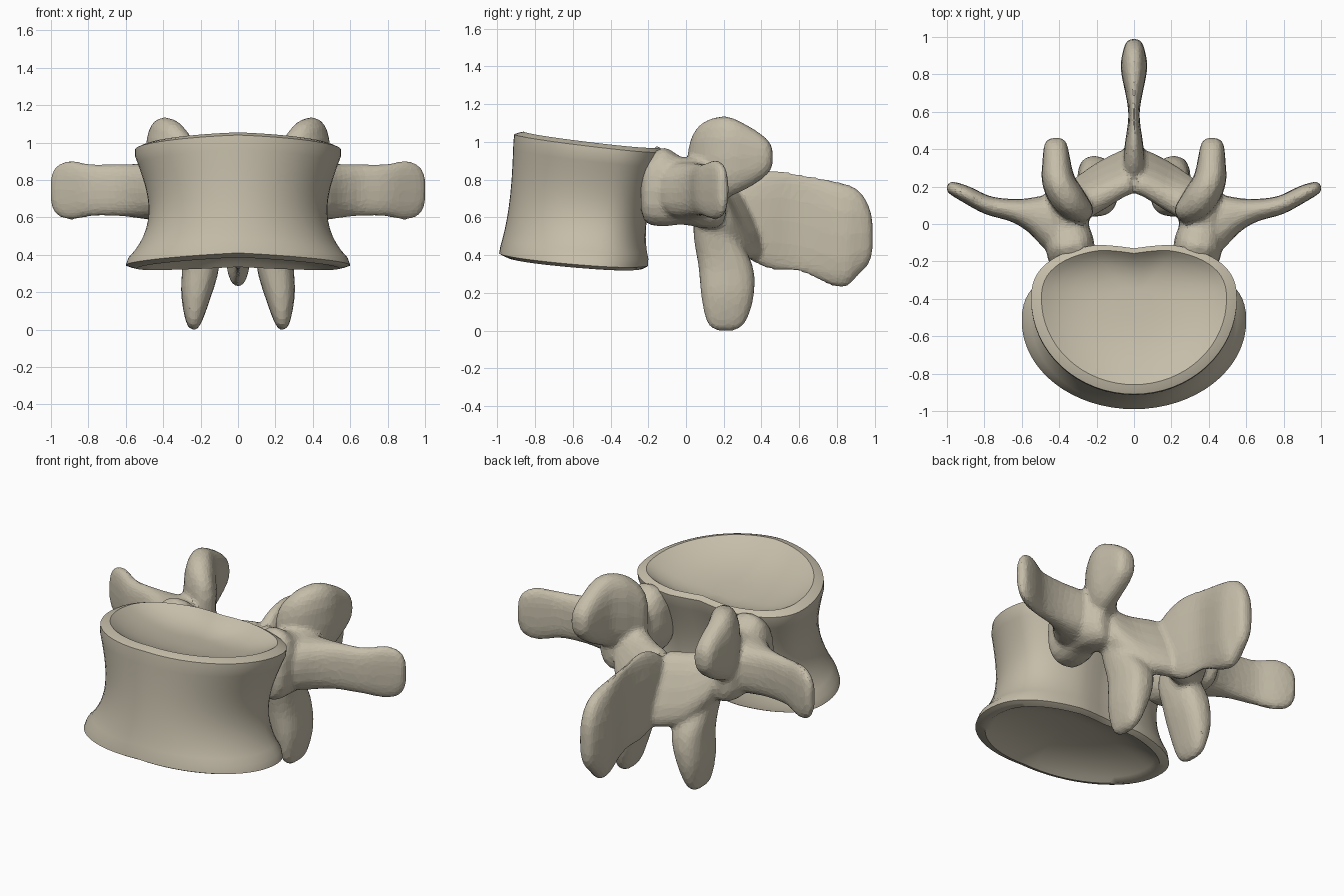
import bpy
import bmesh
from math import sin, cos, pi, copysign
from mathutils import Vector

cube = bpy.data.objects.get("Cube")
if cube:
    bpy.data.objects.remove(cube)

bone = bpy.data.materials.new("bone")
bone.use_nodes = True
bone.diffuse_color = (0.56, 0.51, 0.4, 1)
bone.node_tree.nodes["Principled BSDF"].inputs["Base Color"].default_value = bone.diffuse_color

UP = Vector((0, 0, 1))
BACK = Vector((0, 1, 0))
LEANING = Vector((0, -0.45, 1))
BOTH_SIDES = (1, -1)


def signed_power(value, power):
    return copysign(abs(value) ** power, value)


def mix(a, b, f):
    return a + (b - a) * f


def skin(bm, rings):
    """Join matching rings of points into a closed solid."""
    loops = [[bm.verts.new(point) for point in ring] for ring in rings]
    count = len(loops[0])
    faces = [bm.faces.new((a[i - 1], a[i], b[i], b[i - 1]))
             for a, b in zip(loops, loops[1:]) for i in range(count)]
    faces += [bm.faces.new(loops[0]), bm.faces.new(loops[-1])]
    bmesh.ops.recalc_face_normals(bm, faces=faces)


def spline(stations, t):
    """Smooth value at t along a list of stations."""
    last = len(stations) - 1
    i = min(int(t * last), last - 1)
    f = t * last - i
    a, b = Vector(stations[i]), Vector(stations[i + 1])
    before = Vector(stations[max(i - 1, 0)])
    after = Vector(stations[min(i + 2, last)])
    leave, arrive = (b - before) / 2, (after - a) / 2
    ease = f * f * (3 - 2 * f)
    return (a + (b - a) * ease + leave * (f * (1 - f) ** 2) - arrive * (f * f * (1 - f)))


def limb(bm, axis, stations, sides=BOTH_SIDES, steps=20, count=16):
    """Stations are x, y, z, half size across the axis, half size along it."""
    for side in sides:
        rings = []
        for step in range(steps + 1):
            t = step / steps
            station = spline(stations, t)
            ahead = spline(stations, min(t + 0.02, 1))
            behind = spline(stations, max(t - 0.02, 0))
            tangent = Vector(ahead[:3]) - Vector(behind[:3])
            across = tangent.cross(axis).normalized()
            taper = 1 - 0.5 * abs(2 * t - 1) ** 12
            ring = []
            for i in range(count):
                angle = 2 * pi * i / count
                point = (Vector(station[:3])
                         + across * station[3] * taper * signed_power(cos(angle), 0.8)
                         + axis * station[4] * taper * signed_power(sin(angle), 0.8))
                ring.append((point.x * side, point.y, point.z))
            rings.append(ring)
        skin(bm, rings)


def finish(bm, name):
    mesh = bpy.data.meshes.new(name)
    bm.to_mesh(mesh)
    bm.free()
    mesh.materials.append(bone)
    obj = bpy.data.objects.new(name, mesh)
    bpy.context.collection.objects.link(obj)
    return obj


def shade(obj):
    bpy.ops.object.select_all(action='DESELECT')
    obj.select_set(True)
    bpy.context.view_layer.objects.active = obj
    bpy.ops.object.shade_smooth_by_angle(angle=0.8)


def body_ring(h, scale=1, lift=0, segments=64):
    """Kidney outline at height fraction h, shrunk by scale and raised by lift."""
    pinch = sin(pi * min(max((h - 0.05) / 0.9, 0), 1) ** 0.8)
    width = mix(0.6, 0.55, h) - 0.1 * pinch
    front = mix(-0.99, -0.91, h) + 0.02 * pinch
    back = mix(-0.19, -0.1, h) - 0.04 * pinch
    middle = mix(-0.52, -0.4, h)
    ring = []
    for i in range(segments):
        angle = 2 * pi * i / segments
        c, s = cos(angle), sin(angle)
        if s < 0:
            x, y = width * c, middle + (middle - front) * s
        else:
            x, y = width * signed_power(c, 0.85), middle + (back - middle) * s ** 0.8
            y -= 0.03 * max(0, 1 - abs(x) * 5)
        x, y = x * scale, middle + (y - middle) * scale
        slope = (y - front) / (back - front)
        low, high = mix(0.41, 0.35, slope), mix(1.04, 0.95, slope)
        droop = mix(0.03, 0.02, h) * abs(c) * scale
        ring.append((x, y, mix(low, high, h) + lift - droop))
    return ring


# Vertebral body: waisted wall between two dished end plates with broad rims
INSETS = (0.2, 0.4, 0.6, 0.75, 0.84, 0.9, 0.96)
LAYERS = 16


def dish(scale):
    rim = 0.25 * (1 - scale)
    hollow = 0.02 - 0.1 * (1 - (scale / 0.9) ** 3)
    return min(rim, hollow)


bm = bmesh.new()
rings = [body_ring(0, s, -dish(s)) for s in INSETS]
rings += [body_ring(i / LAYERS) for i in range(LAYERS + 1)]
rings += [body_ring(1, s, dish(s)) for s in reversed(INSETS)]
skin(bm, rings)
shade(finish(bm, "vertebral_body"))

bm = bmesh.new()
# pedicles
limb(bm, UP, [(0.34, -0.24, 0.73, 0.12, 0.17),
              (0.34, -0.12, 0.76, 0.13, 0.21),
              (0.36, -0.02, 0.74, 0.12, 0.18),
              (0.36, 0.1, 0.73, 0.13, 0.19),
              (0.33, 0.2, 0.7, 0.1, 0.16)])
# transverse processes
limb(bm, UP, [(0.38, 0, 0.74, 0.2, 0.17),
              (0.5, 0.04, 0.74, 0.12, 0.15),
              (0.63, 0.07, 0.745, 0.065, 0.14),
              (0.78, 0.1, 0.745, 0.05, 0.14),
              (0.9, 0.16, 0.745, 0.045, 0.16),
              (1, 0.205, 0.745, 0.035, 0.13)])
# superior articular processes, hollow towards the middle
limb(bm, UP, [(0.23, 0.04, 0.86, 0.05, 0.15),
              (0.33, 0.11, 0.9, 0.09, 0.21),
              (0.4, 0.22, 0.92, 0.09, 0.215),
              (0.415, 0.34, 0.92, 0.075, 0.16),
              (0.42, 0.46, 0.92, 0.06, 0.08)])
# laminae, sloping back towards their lower edge
limb(bm, LEANING, [(0.34, 0.1, 0.7, 0.1, 0.15),
                   (0.2, 0.19, 0.6, 0.09, 0.19),
                   (0.08, 0.26, 0.58, 0.08, 0.2),
                   (0, 0.29, 0.58, 0.08, 0.2)])
# inferior articular processes
limb(bm, BACK, [(0.26, 0.14, 0.68, 0.09, 0.1),
                (0.2, 0.16, 0.5, 0.11, 0.12),
                (0.2, 0.21, 0.34, 0.1, 0.145),
                (0.225, 0.22, 0.18, 0.08, 0.14),
                (0.24, 0.21, 0, 0.035, 0.1)])
# spinous process
limb(bm, UP, [(0, 0.22, 0.61, 0.07, 0.17),
              (0, 0.42, 0.59, 0.05, 0.26),
              (0, 0.6, 0.57, 0.03, 0.26),
              (0, 0.82, 0.505, 0.07, 0.28),
              (0, 0.92, 0.52, 0.06, 0.22),
              (0, 0.99, 0.5, 0.04, 0.14)], sides=(1,))

# Fuse the arch and its processes into one softened skin
arch = finish(bm, "arch_and_processes")
fuse = arch.modifiers.new("fuse", 'REMESH')
fuse.mode = 'VOXEL'
fuse.voxel_size = 0.014
soften = arch.modifiers.new("soften", 'SMOOTH')
soften.iterations = 8
simplify = arch.modifiers.new("simplify", 'DECIMATE')
simplify.ratio = 0.2
shade(arch)
